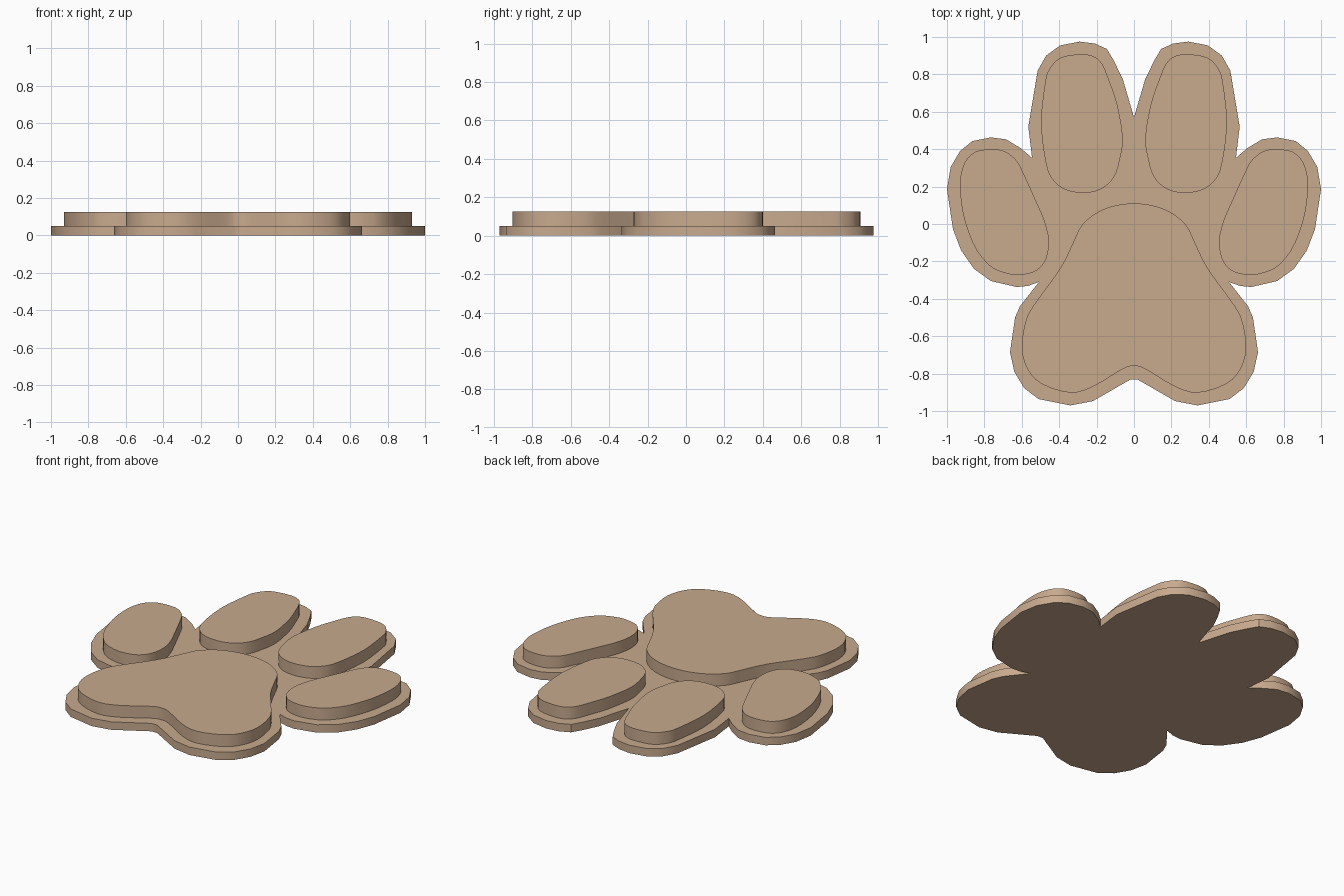
import bpy, bmesh, math
from mathutils import Vector

tan = bpy.data.materials.new("warm_tan")
tan.diffuse_color = (0.58, 0.40, 0.27, 1)


def mirror_half(half):
    """Close a right-half outline whose first and last points lie on x = 0."""
    return half + [(-x, y) for x, y in reversed(half[1:-1])]


def smooth_loop(pts, steps=3):
    """Catmull-Rom rounding of a closed outline."""
    p = [Vector(q) for q in pts]
    n, out = len(p), []
    for i in range(n):
        a, b, c, d = p[i - 1], p[i], p[(i + 1) % n], p[(i + 2) % n]
        for s in range(steps):
            t = s / steps
            out.append(0.5 * (2 * b + (c - a) * t + (2 * a - 5 * b + 4 * c - d) * t * t
                              + (3 * b - a - 3 * c + d) * t ** 3))
    return out


def slab(name, outline, z0, z1):
    """Extrude an outline from z0 to z1."""
    bm = bmesh.new()
    face = bm.faces.new([bm.verts.new((x, y, z0)) for x, y in outline])
    ext = bmesh.ops.extrude_face_region(bm, geom=[face], use_keep_orig=True)
    for v in ext["geom"]:
        if isinstance(v, bmesh.types.BMVert):
            v.co.z = z1
    bmesh.ops.recalc_face_normals(bm, faces=bm.faces[:])
    me = bpy.data.meshes.new(name)
    bm.to_mesh(me)
    bm.free()
    me.materials.append(tan)
    ob = bpy.data.objects.new(name, me)
    bpy.context.collection.objects.link(ob)
    bpy.ops.object.select_all(action='DESELECT')
    ob.select_set(True)
    bpy.context.view_layer.objects.active = ob
    bpy.ops.object.shade_smooth_by_angle(angle=math.radians(30))
    return ob


# Base plate: right half, from the notch between the toes round to the heel
base = [(0, 0.57), (0.06, 0.775), (0.11, 0.877), (0.145, 0.936), (0.21, 0.965),
        (0.29, 0.975), (0.395, 0.955), (0.47, 0.90), (0.515, 0.82), (0.565, 0.52),
        (0.545, 0.353), (0.605, 0.405), (0.685, 0.453), (0.765, 0.463), (0.865, 0.443),
        (0.93, 0.39), (0.98, 0.305), (1.0, 0.187), (0.968, -0.027), (0.925, -0.14),
        (0.855, -0.24), (0.765, -0.305), (0.626, -0.337), (0.567, -0.331), (0.508, -0.31),
        (0.61, -0.44), (0.636, -0.50), (0.663, -0.685), (0.64, -0.79), (0.588, -0.877),
        (0.51, -0.936), (0.34, -0.97), (0.22, -0.947), (0.02, -0.832), (0, -0.832)]
slab("base_plate", mirror_half(base), 0, 0.05)

# Large heel pad
heel = [(0, 0.11), (0.096, 0.10), (0.193, 0.064), (0.278, -0.005), (0.326, -0.10),
        (0.396, -0.24), (0.54, -0.44), (0.583, -0.535), (0.6, -0.67), (0.567, -0.78),
        (0.492, -0.856), (0.342, -0.902), (0.22, -0.87), (0.06, -0.775), (0, -0.76)]
slab("heel_pad", smooth_loop(mirror_half(heel)), 0.045, 0.125)

# Toe pads, mirrored left and right
inner = [(0.294, 0.907), (0.396, 0.888), (0.455, 0.823), (0.476, 0.75), (0.497, 0.535),
         (0.47, 0.32), (0.433, 0.235), (0.364, 0.182), (0.267, 0.166), (0.176, 0.187),
         (0.107, 0.25), (0.075, 0.348), (0.06, 0.465), (0.09, 0.64), (0.128, 0.754),
         (0.17, 0.855), (0.22, 0.898)]
outer = [(0.765, 0.40), (0.85, 0.385), (0.904, 0.33), (0.93, 0.23), (0.92, 0.09),
         (0.893, -0.02), (0.845, -0.134), (0.775, -0.22), (0.706, -0.257), (0.62, -0.273),
         (0.524, -0.251), (0.47, -0.187), (0.455, -0.09), (0.476, 0.01), (0.519, 0.112),
         (0.6, 0.29), (0.636, 0.348), (0.695, 0.39)]
for toe, pts in (("inner_toe", inner), ("outer_toe", outer)):
    for side, s in (("right", 1), ("left", -1)):
        slab(f"{toe}_{side}", smooth_loop([(s * x, y) for x, y in pts]), 0.045, 0.125)
